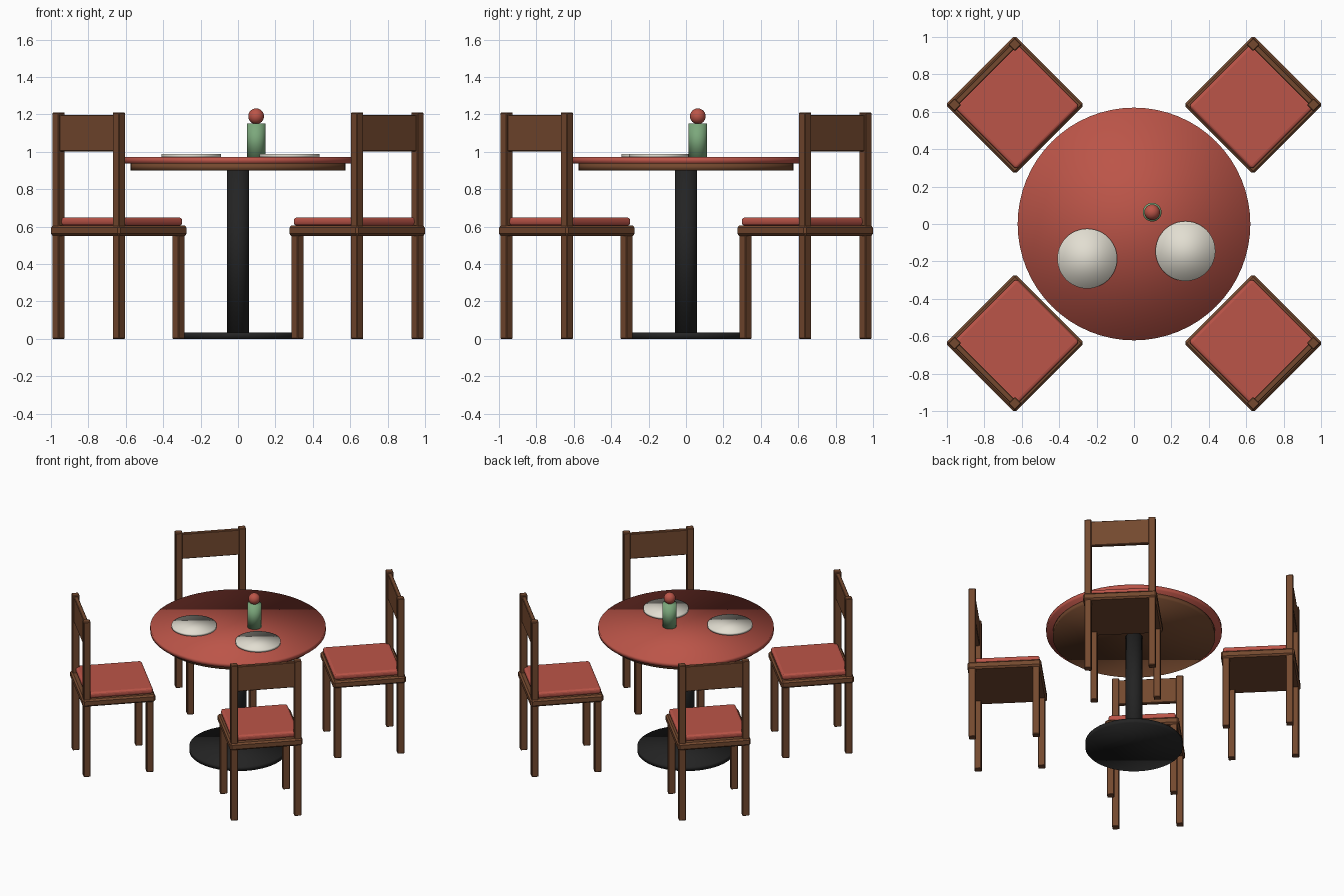
import bpy, bmesh, math
from mathutils import Matrix, Vector

if "Cube" in bpy.data.objects:
    bpy.data.objects.remove(bpy.data.objects["Cube"])


def material(name, rgb):
    m = bpy.data.materials.new(name)
    m.use_nodes = True
    m.diffuse_color = (*rgb, 1)
    m.node_tree.nodes["Principled BSDF"].inputs["Base Color"].default_value = (*rgb, 1)
    return m


red = material("warm red", (0.50, 0.09, 0.065))
wood = material("brown wood", (0.175, 0.066, 0.028))
black = material("black metal", (0.017, 0.017, 0.017))
green = material("vase green", (0.20, 0.39, 0.20))
cream = material("plate cream", (0.76, 0.73, 0.64))


def add_object(name, bm, mat, smooth=False):
    mesh = bpy.data.meshes.new(name)
    for f in bm.faces:
        f.smooth = smooth
    bm.to_mesh(mesh)
    bm.free()
    mesh.materials.append(mat)
    ob = bpy.data.objects.new(name, mesh)
    bpy.context.collection.objects.link(ob)
    return ob


def disc(name, x, y, radius, z0, z1, mat, sides=64):
    """Upright cylinder between two heights, shaded smooth all over."""
    bm = bmesh.new()
    bmesh.ops.create_cone(bm, cap_ends=True, segments=sides, radius1=radius,
                          radius2=radius, depth=z1 - z0)
    ob = add_object(name, bm, mat, smooth=True)
    ob.location = (x, y, (z0 + z1) / 2)
    return ob


def box(name, center, size, mat, bevel, segments=1):
    """Box with softened edges, in chair space."""
    bm = bmesh.new()
    bmesh.ops.create_cube(bm, size=1)
    bmesh.ops.scale(bm, vec=size, verts=bm.verts)
    bmesh.ops.bevel(bm, geom=bm.edges[:], offset=bevel, segments=segments,
                    profile=0.5, affect='EDGES')
    bmesh.ops.translate(bm, vec=center, verts=bm.verts)
    return add_object(name, bm, mat)


# Pedestal table
disc("table_base", 0, 0, 0.345, 0, 0.035, black)
disc("table_column", 0, 0, 0.06, 0.035, 0.90, black, 32)
disc("table_underframe", 0, 0, 0.575, 0.90, 0.937, wood)
disc("table_top", 0, 0, 0.622, 0.937, 0.971, red)

# Tableware
disc("right_plate", -0.25, -0.185, 0.16, 0.971, 0.988, cream, 48)
disc("left_plate", 0.275, -0.145, 0.16, 0.971, 0.988, cream, 48)
disc("vase", 0.097, 0.063, 0.05, 0.971, 1.152, green, 32)
bm = bmesh.new()
bmesh.ops.create_uvsphere(bm, u_segments=24, v_segments=16, radius=0.042)
flower = add_object("flower", bm, red, smooth=True)
flower.location = (0.097, 0.063, 1.19)


def chair(prefix, sx, sy):
    """Chair facing the table; its local +y is the back."""
    parts = [
        box("seat", (0, 0, 0.578), (0.524, 0.524, 0.056), wood, 0.012),
        box("cushion", (0, -0.01, 0.627), (0.478, 0.478, 0.044), red, 0.016, 3),
        box("back_rail", (0, 0.228, 1.10), (0.43, 0.03, 0.196), wood, 0.004),
    ]
    for side, name in ((1, "right"), (-1, "left")):
        parts.append(box(name + "_back_post", (side * 0.228, 0.228, 0.605),
                         (0.05, 0.05, 1.21), wood, 0.004))
        parts.append(box(name + "_front_leg", (side * 0.225, -0.225, 0.278),
                         (0.05, 0.05, 0.556), wood, 0.004))
    turn = math.atan2(sy, sx) - math.pi / 2
    for ob in parts:
        ob.name = prefix + "_chair_" + ob.name.split(".")[0]
        ob.matrix_world = (Matrix.Translation(Vector((sx * 0.637, sy * 0.637, 0)))
                           @ Matrix.Rotation(turn, 4, 'Z'))


# Four chairs on the diagonals
for sx, x_name in ((1, "left"), (-1, "right")):
    for sy, y_name in ((-1, "front"), (1, "back")):
        chair(y_name + "_" + x_name, sx, sy)
